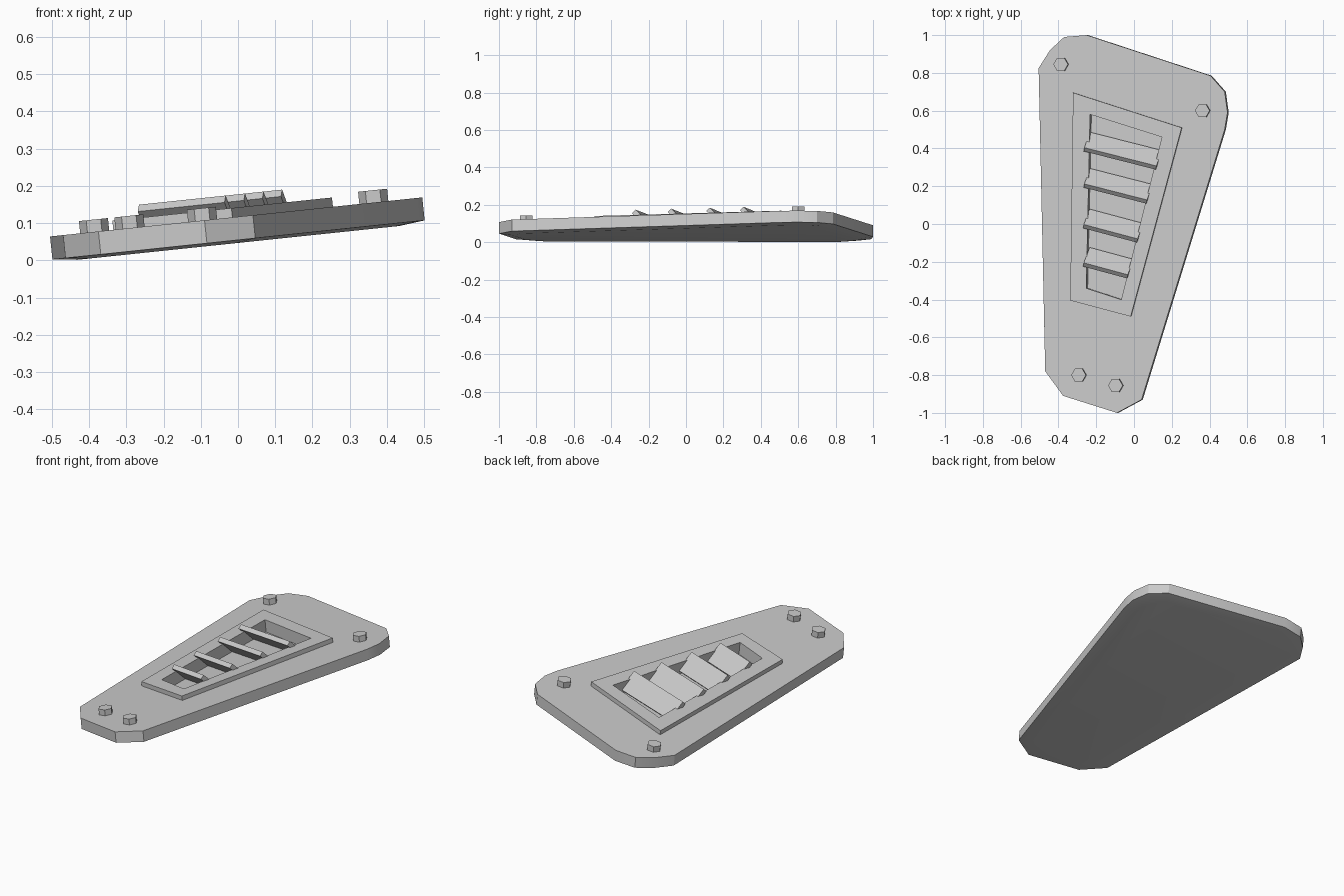
import bpy, bmesh, math
from mathutils import Vector

cube = bpy.data.objects.get("Cube")
if cube:
    bpy.data.objects.remove(cube, do_unlink=True)

# One plain grey for the whole hatch
grey = bpy.data.materials.new("plain_grey")
grey.use_nodes = True
grey.diffuse_color = (0.6, 0.6, 0.6, 1)
grey.node_tree.nodes["Principled BSDF"].inputs["Base Color"].default_value = (0.6, 0.6, 0.6, 1)

SLOPE = math.atan(0.105)


def tilt(x, y, h):
    """Point at height h above the sloping top surface of the plate."""
    return Vector((x - h * math.sin(SLOPE), y, 0.117 + x * math.tan(SLOPE) + h * math.cos(SLOPE)))


def loft(name, start, end, belly=None):
    """Solid between two matching loops of (x, y, h) points."""
    bm = bmesh.new()
    a = [bm.verts.new(tilt(*p)) for p in start]
    b = [bm.verts.new(tilt(*p)) for p in end]
    n = len(a)
    bottom = bm.faces.new(a[::-1])
    bm.faces.new(b)
    for i in range(n):
        j = (i + 1) % n
        bm.faces.new((a[i], a[j], b[j], b[i]))
    bmesh.ops.recalc_face_normals(bm, faces=bm.faces)
    if belly:
        bmesh.ops.inset_region(bm, faces=[bottom], thickness=belly[0], depth=belly[1])
    mesh = bpy.data.meshes.new(name)
    bm.to_mesh(mesh)
    bm.free()
    mesh.materials.append(grey)
    obj = bpy.data.objects.new(name, mesh)
    bpy.context.collection.objects.link(obj)
    return obj


def slab(name, outline, low, high, belly=None):
    return loft(name, [(x, y, low) for x, y in outline], [(x, y, high) for x, y in outline], belly)


def activate(obj):
    bpy.ops.object.select_all(action="DESELECT")
    obj.select_set(True)
    bpy.context.view_layer.objects.active = obj


# Tapered plate with clipped corners and a slightly swollen underside
plate_outline = [(-0.25, 1.0), (-0.37, 0.99), (-0.445, 0.92), (-0.505, 0.825),
                 (-0.47, -0.78), (-0.375, -0.91), (-0.09, -1.0), (0.04, -0.93),
                 (0.48, 0.5), (0.495, 0.59), (0.48, 0.7), (0.405, 0.785)]
plate = slab("plate", plate_outline, -0.062, 0, belly=(0.07, 0.008))

# Raised vent frame
frame = slab("vent_frame", [(-0.32, 0.695), (-0.335, -0.405), (-0.015, -0.49), (0.255, 0.51)],
             -0.01, 0.025)

# Vent opening, cut through the frame and into the plate
opening = slab("opening_cutter", [(-0.23, 0.58), (-0.25, -0.34), (-0.065, -0.4), (0.15, 0.46)],
               -0.045, 0.08)
opening.hide_render = True
for part in (plate, frame):
    activate(part)
    cut = part.modifiers.new("opening", "BOOLEAN")
    cut.operation = "DIFFERENCE"
    cut.solver = "EXACT"
    cut.object = opening
    bpy.ops.object.modifier_apply(modifier=cut.name)
bpy.data.objects.remove(opening, do_unlink=True)
activate(plate)
bpy.ops.object.shade_smooth_by_angle(angle=math.radians(30))

# Sloping slats: section as (distance back, height), swept from left end to right end
section = [(0, 0.042), (0.02, 0.06), (0.105, -0.025), (0.085, -0.043)]
slat_ends = [((-0.262, 0.385), (0.12, 0.288)), ((-0.262, 0.193), (0.07, 0.108)),
             ((-0.265, -0.022), (0.02, -0.098)), ((-0.265, -0.225), (-0.032, -0.288))]
for i, ends in enumerate(slat_ends):
    p, q = (Vector(e) for e in ends)
    along = (q - p).normalized()
    back = Vector((-along.y, along.x))
    loops = [[(*(e + back * t), h) for t, h in section] for e in (p, q)]
    loft(f"slat_{i + 1}", *loops)

# Hexagonal bolts near the corners
for i, (x, y) in enumerate([(-0.385, 0.845), (0.365, 0.6), (-0.29, -0.8), (-0.095, -0.855)]):
    hexagon = [(x + 0.039 * math.cos(k * math.pi / 3), y + 0.039 * math.sin(k * math.pi / 3))
               for k in range(6)]
    slab(f"bolt_{i + 1}", hexagon, -0.01, 0.033)
